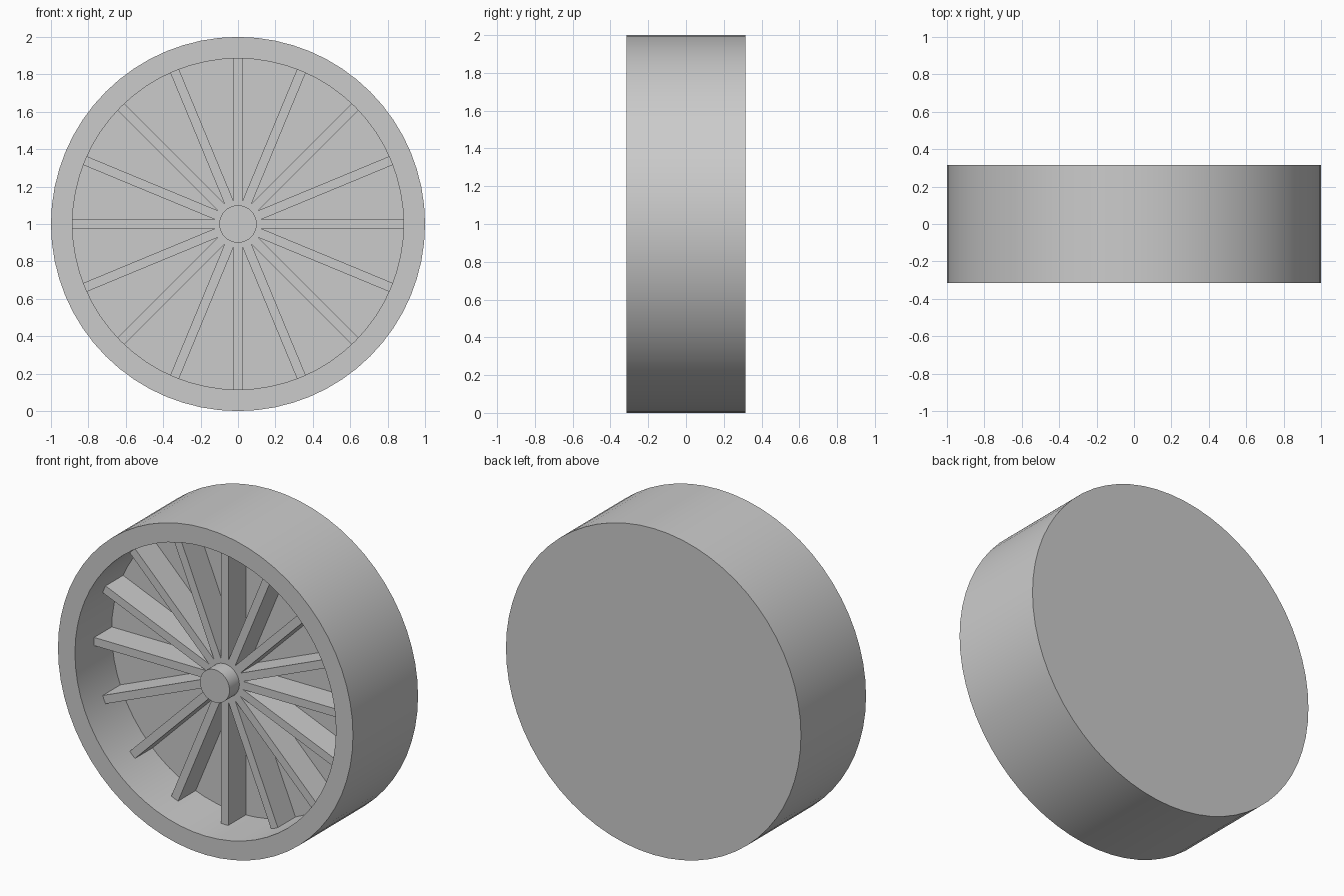
import bpy, bmesh
from math import pi, sin, cos

if "Cube" in bpy.data.objects:
    bpy.data.objects.remove(bpy.data.objects["Cube"])

SEG = 64
CZ = 1.0                       # axle height
FRONT, BACK = -0.315, 0.315    # wheel faces
FLOOR = 0.04                   # bottom of the front recess
SPOKE_FRONT, HUB_FRONT = -0.13, -0.225
R_IN = 0.885


def finish(name, bm, smooth=True):
    bmesh.ops.recalc_face_normals(bm, faces=bm.faces)
    me = bpy.data.meshes.new(name)
    bm.to_mesh(me)
    bm.free()
    ob = bpy.data.objects.new(name, me)
    bpy.context.collection.objects.link(ob)
    if smooth:
        bpy.ops.object.select_all(action='DESELECT')
        ob.select_set(True)
        bpy.context.view_layer.objects.active = ob
        bpy.ops.object.shade_smooth_by_angle(angle=pi / 6)
    return ob


def lathe(name, profile):
    """Turn (radius, y) rings about the y axis and cap both ends."""
    bm = bmesh.new()
    rings = [[bm.verts.new((r * cos(2 * pi * i / SEG), y, CZ + r * sin(2 * pi * i / SEG)))
              for i in range(SEG)] for r, y in profile]
    for a, b in zip(rings, rings[1:]):
        for i in range(SEG):
            j = (i + 1) % SEG
            bm.faces.new((a[i], a[j], b[j], b[i]))
    bm.faces.new(rings[0])
    bm.faces.new(rings[-1])
    return finish(name, bm)


# Rim with a solid back and an open recess in front
lathe("wheel_rim", [(R_IN, FLOOR), (R_IN, FRONT), (1, FRONT), (1, BACK)])

# Small axle hub standing out from the spokes
lathe("hub", [(0.10, HUB_FRONT), (0.10, FLOOR)])

# Eight bars across the centre give sixteen spokes
for k in range(8):
    bm = bmesh.new()
    bmesh.ops.create_cube(bm, size=1)
    bmesh.ops.scale(bm, vec=(2 * R_IN, FLOOR - SPOKE_FRONT, 0.05), verts=bm.verts)
    spoke = finish(f"spoke_pair_{k + 1}", bm, smooth=False)
    spoke.location = (0, (FLOOR + SPOKE_FRONT) / 2, CZ)
    spoke.rotation_euler = (0, k * pi / 8, 0)
